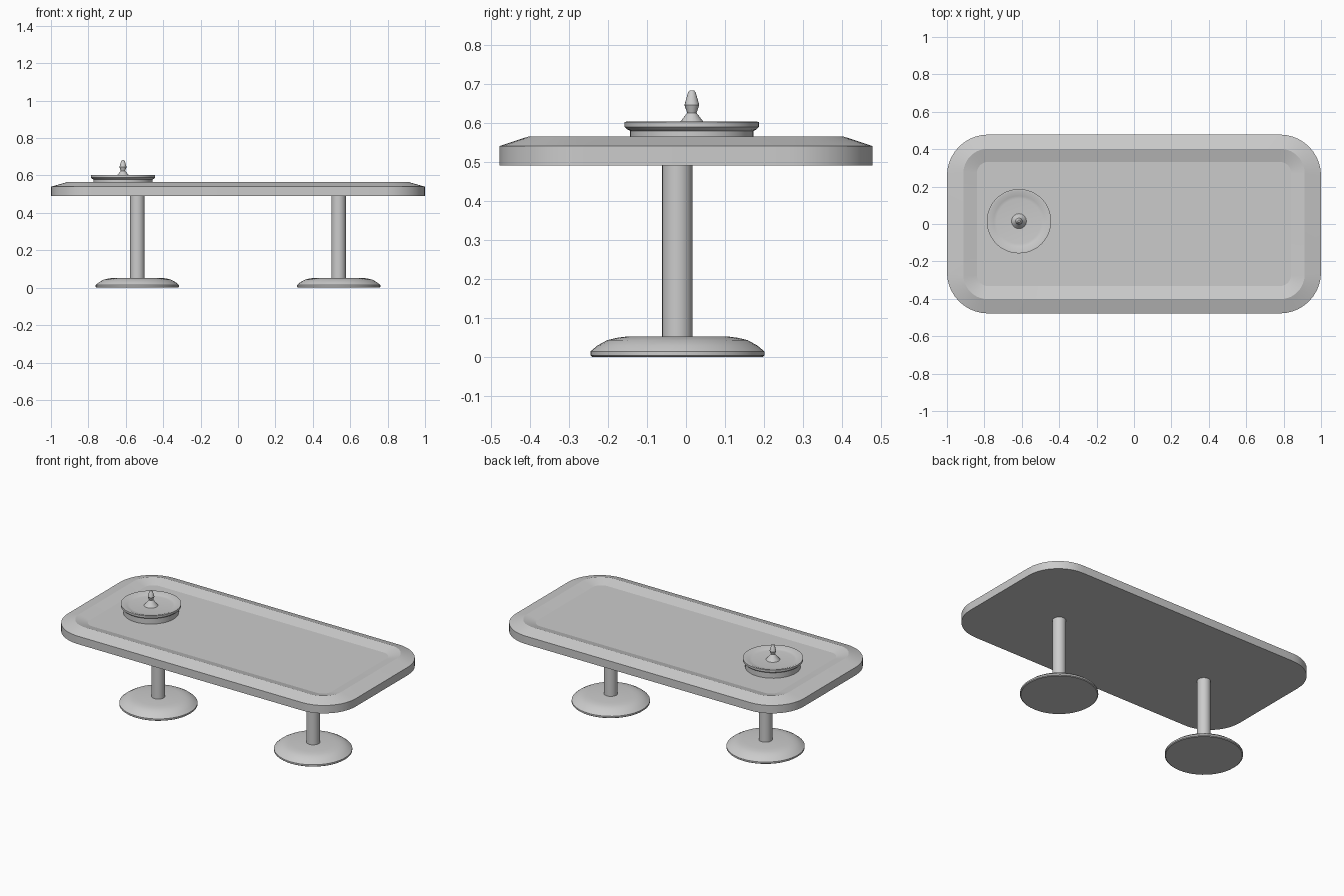
import bpy, bmesh, math

if "Cube" in bpy.data.objects:
    bpy.data.objects.remove(bpy.data.objects["Cube"])


def finish(name, bm, angle=30):
    bmesh.ops.recalc_face_normals(bm, faces=bm.faces)
    mesh = bpy.data.meshes.new(name)
    bm.to_mesh(mesh)
    bm.free()
    obj = bpy.data.objects.new(name, mesh)
    bpy.context.collection.objects.link(obj)
    bpy.ops.object.select_all(action='DESELECT')
    bpy.context.view_layer.objects.active = obj
    obj.select_set(True)
    bpy.ops.object.shade_smooth_by_angle(angle=math.radians(angle))
    return obj


def loft(name, rings, angle=30):
    """Skin a stack of equal-length point rings and cap both ends."""
    bm = bmesh.new()
    loops = [[bm.verts.new(p) for p in ring] for ring in rings]
    n = len(loops[0])
    for a, b in zip(loops, loops[1:]):
        for i in range(n):
            j = (i + 1) % n
            bm.faces.new((a[i], a[j], b[j], b[i]))
    bm.faces.new(loops[0][::-1])
    bm.faces.new(loops[-1])
    return finish(name, bm, angle)


def rounded_rect(hx, hy, r, z, steps=10):
    pts = []
    for k, (sx, sy) in enumerate(((1, 1), (-1, 1), (-1, -1), (1, -1))):
        for i in range(steps + 1):
            a = math.pi / 2 * (k + i / steps)
            pts.append((sx * (hx - r) + r * math.cos(a),
                        sy * (hy - r) + r * math.sin(a), z))
    return pts


def turned(name, profile, x, y, sides=48, angle=30):
    rings = [[(x + r * math.cos(2 * math.pi * i / sides),
               y + r * math.sin(2 * math.pi * i / sides), z)
              for i in range(sides)] for r, z in profile]
    return loft(name, rings, angle)


# Table top: straight edge, sloped rim, shallow recessed surface
loft("table_top", [rounded_rect(*p) for p in (
    (1.0, 0.478, 0.22, 0.49), (1.0, 0.478, 0.22, 0.54),
    (0.912, 0.402, 0.13, 0.565), (0.84, 0.332, 0.06, 0.545))], 12)

# Pedestals: domed foot and round column
for side, x in (("left", -0.538), ("right", 0.538)):
    turned(side + "_foot", [(0.218, 0), (0.223, 0.004), (0.223, 0.014),
                            (0.205, 0.029), (0.18, 0.043), (0.155, 0.049),
                            (0.125, 0.053)], x, -0.022)
    turned(side + "_column", [(0.039, 0.045), (0.039, 0.495)], x, -0.022, 32)

# Round dish: stepped wall, lip and sunken lid
DX, DY = -0.615, 0.015
turned("dish", [(0.158, 0.54), (0.158, 0.579), (0.166, 0.583),
                (0.172, 0.589), (0.172, 0.602), (0.162, 0.603),
                (0.135, 0.592), (0.12, 0.59)], DX, DY)

# Finial on the lid
turned("finial", [(0.042, 0.588), (0.03, 0.602), (0.016, 0.62), (0.012, 0.625),
                  (0.013, 0.628), (0.019, 0.645), (0.01, 0.677),
                  (0.006, 0.682)], DX, DY, 16)
